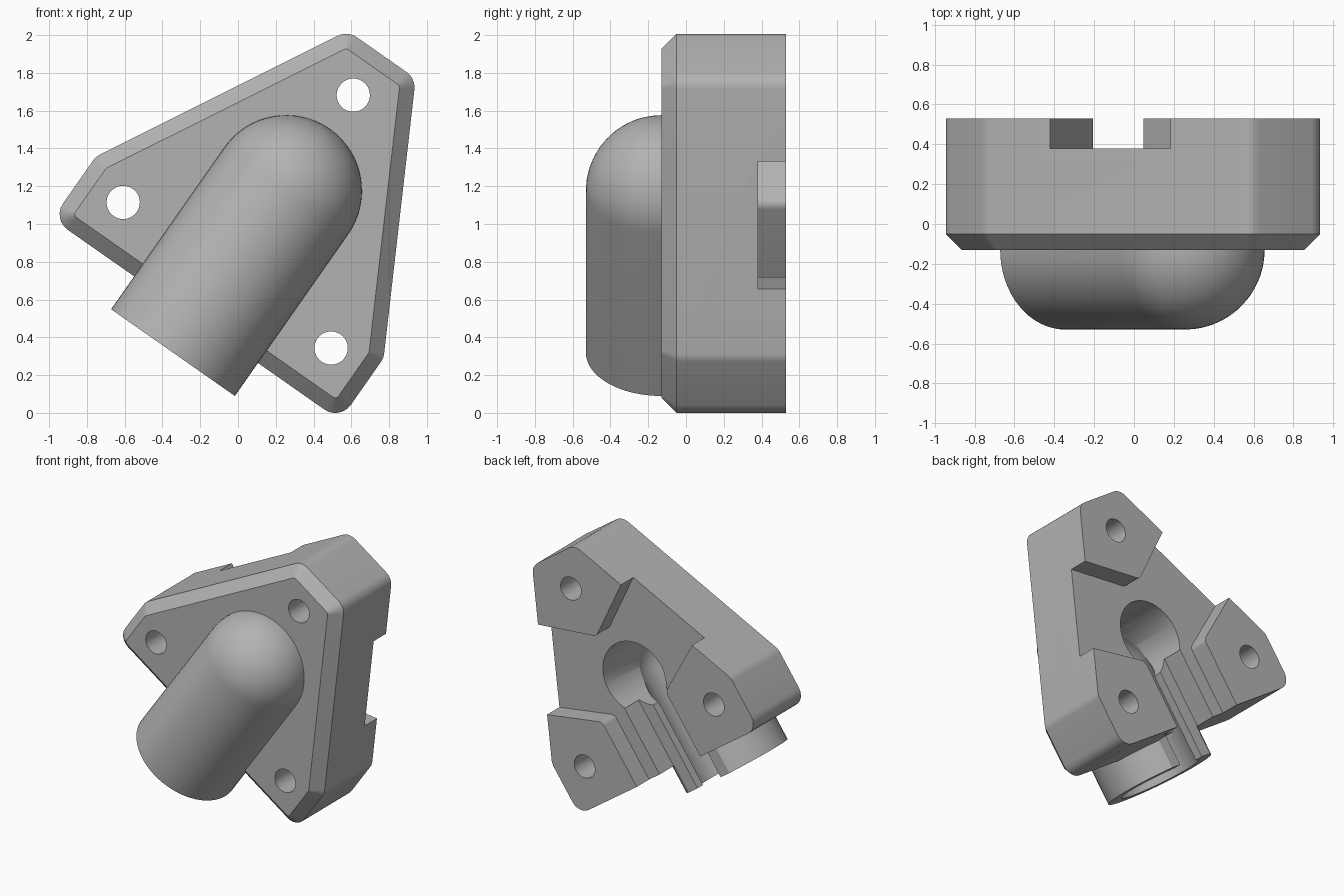
import bpy, bmesh, math
from mathutils import Vector, Matrix

cube = bpy.data.objects.get("Cube")
if cube:
    bpy.data.objects.remove(cube, do_unlink=True)

grey = bpy.data.materials.new("mid grey")
grey.use_nodes = True
colour = (0.45, 0.45, 0.45, 1)
grey.diffuse_color = colour
grey.node_tree.nodes["Principled BSDF"].inputs["Base Color"].default_value = colour

# Everything is built upright, then tilted about the y axis
TILT = math.radians(35)
AXIS_SHIFT = -0.465
PLACE = Matrix.Rotation(TILT, 4, 'Y') @ Matrix.Translation((AXIS_SHIFT, 0, 0))


def finish(name, bm):
    bmesh.ops.recalc_face_normals(bm, faces=bm.faces)
    mesh = bpy.data.meshes.new(name)
    bm.to_mesh(mesh)
    bm.free()
    mesh.materials.append(grey)
    obj = bpy.data.objects.new(name, mesh)
    bpy.context.collection.objects.link(obj)
    obj.matrix_world = PLACE
    return obj


def rounded(points, radius, inset=0, steps=6):
    """Outline with filleted corners, optionally shrunk at convex ones."""
    out = []
    for i, p in enumerate(points):
        p = Vector(p)
        a = (Vector(points[i - 1]) - p).normalized()
        b = (Vector(points[(i + 1) % len(points)]) - p).normalized()
        half = a.angle(b) / 2
        centre = p + (a + b).normalized() * radius / math.sin(half)
        start = p + a * radius / math.tan(half) - centre
        end = p + b * radius / math.tan(half) - centre
        for s in range(steps + 1):
            d = start.slerp(end, s / steps).normalized()
            out.append(centre + d * (radius - inset))
    return out


def mirrored(half):
    """Close a right-hand outline with its mirror image."""
    return half + [(-x, z) for x, z in reversed(half) if x > 0]


def prism(name, layers):
    """Stack of (outline, y) layers, all with the same point count."""
    bm = bmesh.new()
    rings = [[bm.verts.new((p[0], y, p[1])) for p in outline] for outline, y in layers]
    bm.faces.new(rings[0])
    bm.faces.new(rings[-1])
    n = len(rings[0])
    for r0, r1 in zip(rings, rings[1:]):
        for i in range(n):
            j = (i + 1) % n
            bm.faces.new((r0[i], r0[j], r1[j], r1[i]))
    return finish(name, bm)


def box(name, half_width, y0, y1, z0, z1):
    outline = [(-half_width, z0), (half_width, z0), (half_width, z1), (-half_width, z1)]
    return prism(name, [(outline, y0), (outline, y1)])


def capsule(name, radius, bottom, dome, y, sides=64):
    """Upright rod with a flat foot and a hemispherical top."""
    bm = bmesh.new()
    arc = [k * math.pi / 32 for k in range(16)]
    profile = [(radius, bottom)] + [(radius * math.cos(t), dome + radius * math.sin(t)) for t in arc]
    rings = [[bm.verts.new((r * math.cos(k * math.tau / sides), y + r * math.sin(k * math.tau / sides), z))
              for k in range(sides)] for r, z in profile]
    tip = bm.verts.new((0, y, dome + radius))
    bm.faces.new(rings[0])
    for k in range(sides):
        j = (k + 1) % sides
        for r0, r1 in zip(rings, rings[1:]):
            bm.faces.new((r0[k], r0[j], r1[j], r1[k]))
        bm.faces.new((rings[-1][k], rings[-1][j], tip))
    return finish(name, bm)


def drill(name, x, z, radius, y0, y1, sides=40):
    ring = [(x + radius * math.cos(k * math.tau / sides), z + radius * math.sin(k * math.tau / sides))
            for k in range(sides)]
    return prism(name, [(ring, y0), (ring, y1)])


def combine(target, other, operation):
    mod = target.modifiers.new(other.name, 'BOOLEAN')
    mod.operation = operation
    mod.solver = 'EXACT'
    mod.object = other
    bpy.context.view_layer.objects.active = target
    bpy.ops.object.modifier_apply(modifier=mod.name)
    bpy.data.objects.remove(other, do_unlink=True)


# Triangular body with clipped corners and a chamfered front rim
FRONT, BACK, FLOOR = -0.13, 0.53, 0.38
corners = mirrored([(0.93, 0.277), (0.93, 0.68), (0.22, 1.99)])
rim = rounded(corners, 0.1)
body = prism("mounting_body", [(rounded(corners, 0.1, 0.08), FRONT), (rim, FRONT + 0.08), (rim, BACK)])

# Back recess that leaves three raised corner pads
recess = mirrored([(0.33, 0), (1.3, 1.28), (1, 1.93), (0, 1.35)])
recess.insert(1, (0.33, 0.79))
recess.insert(-1, (-0.33, 0.79))
recess = [p for i, p in enumerate(recess) if p not in recess[:i]]
right = [(0.33, 0), (0.33, 0.79), (1.3, 1.28), (1, 1.93), (0, 1.35)]
combine(body, prism("recess", [(rounded(mirrored(right), 0.05), FLOOR), (rounded(mirrored(right), 0.05), 0.7)]),
        'DIFFERENCE')

# Domed tube on the front
combine(body, capsule("domed_tube", 0.4, 0.064, 1.11, FRONT), 'UNION')

# Hollow elbow: bore from the foot meeting a round back opening
combine(body, capsule("bore", 0.3, -0.1, 0.92, FRONT), 'DIFFERENCE')
combine(body, drill("back_opening", 0, 0.965, 0.27, FRONT, 0.7, 64), 'DIFFERENCE')

# Stepped cable slot running from the opening to the foot
combine(body, box("wide_slot", 0.22, 0.21, 0.45, -0.1, 0.8), 'DIFFERENCE')
combine(body, box("narrow_slot", 0.12, 0, 0.45, -0.1, 0.9), 'DIFFERENCE')

# Screw holes through the pads
for x, z in [(-0.672, 0.564), (0.672, 0.564), (0, 1.728)]:
    combine(body, drill("screw_hole", x, z, 0.088, -0.3, 0.7), 'DIFFERENCE')

bpy.ops.object.select_all(action='DESELECT')
body.select_set(True)
bpy.context.view_layer.objects.active = body
bpy.ops.object.shade_smooth_by_angle(angle=math.radians(25))
